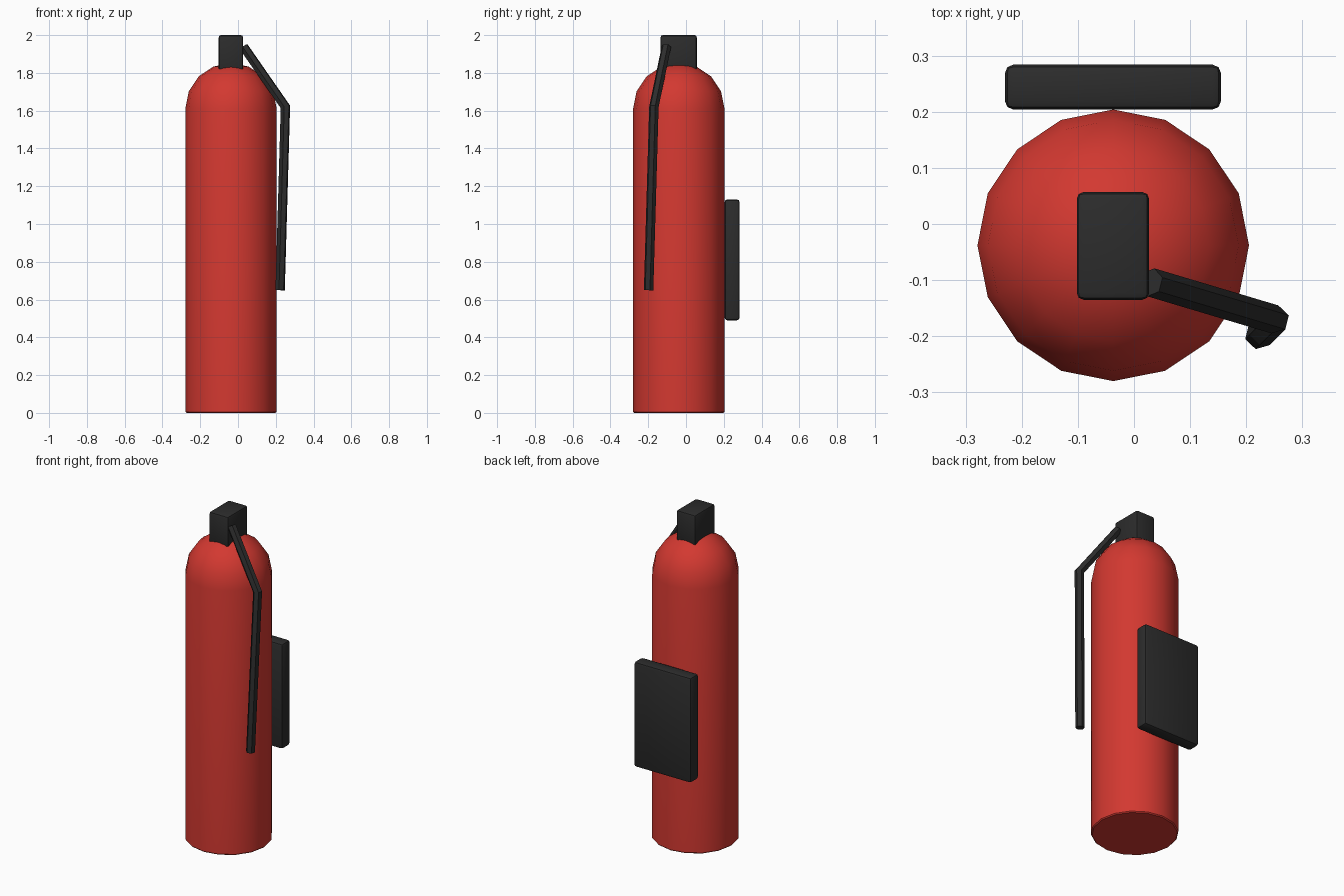
import bpy, bmesh, math
from mathutils import Vector

if "Cube" in bpy.data.objects:
    bpy.data.objects.remove(bpy.data.objects["Cube"])


def material(name, color):
    m = bpy.data.materials.new(name)
    m.diffuse_color = color
    m.use_nodes = True
    m.node_tree.nodes["Principled BSDF"].inputs["Base Color"].default_value = m.diffuse_color
    return m


RED = material("red_paint", (0.65, 0.04, 0.03, 1))
BLACK = material("black_plastic", (0.025, 0.025, 0.025, 1))


def finish(name, bm, mat, angle):
    bmesh.ops.recalc_face_normals(bm, faces=bm.faces[:])
    mesh = bpy.data.meshes.new(name)
    bm.to_mesh(mesh)
    bm.free()
    obj = bpy.data.objects.new(name, mesh)
    bpy.context.collection.objects.link(obj)
    mesh.materials.append(mat)
    bpy.ops.object.select_all(action='DESELECT')
    obj.select_set(True)
    bpy.context.view_layer.objects.active = obj
    bpy.ops.object.shade_smooth_by_angle(angle=math.radians(angle))
    return obj


def bridge(bm, rings):
    for a, b in zip(rings, rings[1:]):
        n = len(a)
        for i in range(n):
            bm.faces.new((a[i], a[(i + 1) % n], b[(i + 1) % n], b[i]))


def rounded_box(name, lo, hi, bevel):
    bm = bmesh.new()
    bmesh.ops.create_cube(bm, size=1)
    lo, hi = Vector(lo), Vector(hi)
    bmesh.ops.scale(bm, vec=hi - lo, verts=bm.verts)
    bmesh.ops.translate(bm, vec=(lo + hi) / 2, verts=bm.verts)
    bmesh.ops.bevel(bm, geom=bm.edges[:], offset=bevel, segments=2,
                    profile=0.5, affect='EDGES')
    return finish(name, bm, BLACK, 40)


# Tank: 16-sided cylinder with a domed top
R, CX, CY, SIDES, SHOULDER = 0.242, -0.037, -0.038, 16, 1.61
profile = [(R - 0.006, 0), (R, 0.006), (R, SHOULDER)]
for k in range(1, 4):
    a = math.radians(22.5 * k)
    profile.append((R * math.cos(a), SHOULDER + R * math.sin(a)))
bm = bmesh.new()
rings = []
for r, z in profile:
    rings.append([bm.verts.new((CX + r * math.cos(math.tau * i / SIDES),
                                CY + r * math.sin(math.tau * i / SIDES), z))
                  for i in range(SIDES)])
bridge(bm, rings)
bm.faces.new(rings[0])
apex = bm.verts.new((CX, CY, SHOULDER + R))
for i in range(SIDES):
    bm.faces.new((rings[-1][i], rings[-1][(i + 1) % SIDES], apex))
finish("tank", bm, RED, 40)

# Valve head and rear wall bracket
rounded_box("valve_head", (-0.102, -0.135, 1.79), (0.027, 0.057, 2.0), 0.012)
rounded_box("wall_bracket", (-0.23, 0.204, 0.49), (0.155, 0.284, 1.13), 0.015)

# Hose: hexagonal tube with one mitred bend
path = [Vector(p) for p in ((0.03, -0.104, 1.938), (0.251, -0.17, 1.62),
                            (0.223, -0.198, 0.65))]
d1 = (path[1] - path[0]).normalized()
d2 = (path[2] - path[1]).normalized()
side = d1.cross(d2).normalized()
stretch = 1 / math.cos(d1.angle(d2) / 2)
bm = bmesh.new()
rings = []
for p, t, s in zip(path, (d1, (d1 + d2).normalized(), d2), (1, stretch, 1)):
    u = side.cross(t)
    angles = [math.radians(30 + 60 * k) for k in range(6)]
    rings.append([bm.verts.new(p + 0.0257 * (u * s * math.cos(a) + side * math.sin(a)))
                  for a in angles])
bridge(bm, rings)
bm.faces.new(rings[0])
bm.faces.new(rings[-1])
finish("hose", bm, BLACK, 30)
